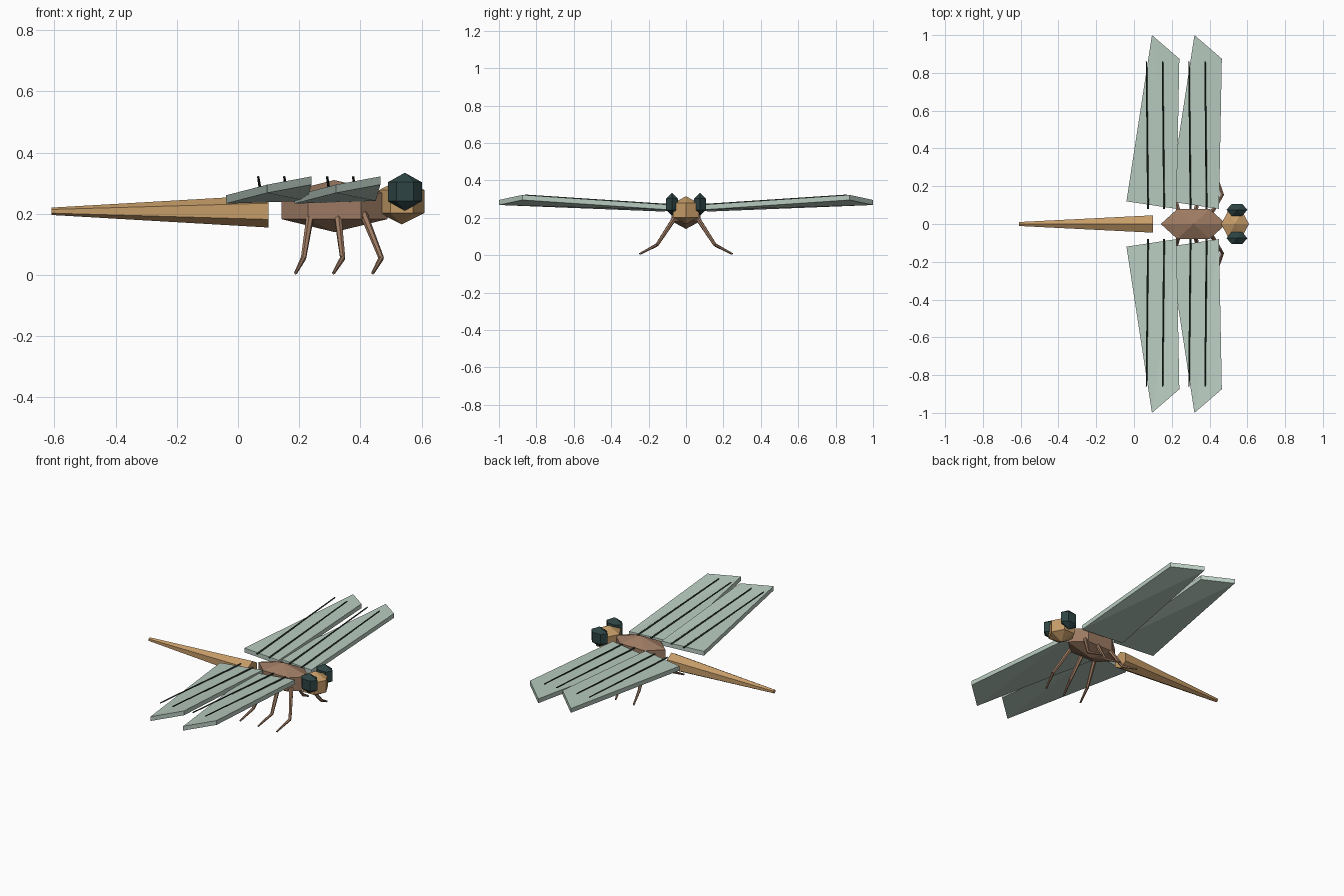
import bpy, bmesh
from math import radians, pi
from mathutils import Vector, Matrix

cube = bpy.data.objects.get("Cube")
if cube:
    bpy.data.objects.remove(cube, do_unlink=True)


def material(name, rgb):
    linear = [((c / 255 + 0.055) / 1.055) ** 2.4 for c in rgb] + [1]
    mat = bpy.data.materials.new(name)
    mat.use_nodes = True
    mat.diffuse_color = linear
    mat.node_tree.nodes["Principled BSDF"].inputs["Base Color"].default_value = linear
    return mat


TAN = material("tan", (198, 156, 104))
BROWN = material("brown", (156, 122, 98))
WING = material("pale_green", (184, 203, 192))
EYE = material("dark_teal", (46, 68, 68))
VEIN = material("dark_green", (46, 60, 50))


def finish(name, bm, mat, paired=False):
    """Turn a bmesh into an object, mirrored over the body's long axis if paired."""
    bmesh.ops.recalc_face_normals(bm, faces=bm.faces)
    mesh = bpy.data.meshes.new(name)
    bm.to_mesh(mesh)
    bm.free()
    mesh.materials.append(mat)
    obj = bpy.data.objects.new(name, mesh)
    bpy.context.collection.objects.link(obj)
    if paired:
        mod = obj.modifiers.new("Mirror", 'MIRROR')
        mod.use_axis = (False, True, False)
        mod.use_mirror_merge = False
    return obj


def faceted_ball(name, center, radii, mat, paired=False):
    """Six-sided ball with three bands, a corner pointing along x."""
    bm = bmesh.new()
    bmesh.ops.create_uvsphere(bm, u_segments=6, v_segments=3, radius=1)
    bmesh.ops.transform(bm, verts=bm.verts, matrix=Matrix.Translation(center)
                        @ Matrix.Diagonal((*radii, 1)) @ Matrix.Rotation(pi / 2, 4, 'Z'))
    return finish(name, bm, mat, paired)


def add_rod(bm, start, end, r1, r2, sides=6):
    """Tapered rod between two points."""
    start, end = Vector(start), Vector(end)
    axis = end - start
    turn = axis.to_track_quat('Z', 'Y').to_matrix().to_4x4()
    bmesh.ops.create_cone(bm, cap_ends=True, segments=sides, radius1=r1, radius2=r2,
                          depth=axis.length,
                          matrix=Matrix.Translation((start + end) / 2) @ turn)


# Body
faceted_ball("thorax", (0.315, 0, 0.225), (0.2, 0.105, 0.085), BROWN)
faceted_ball("head", (0.535, 0, 0.24), (0.085, 0.092, 0.075), TAN)
faceted_ball("eyes", (0.545, 0.075, 0.272), (0.064, 0.042, 0.062), EYE, True)

# Abdomen: long six-sided taper with an edge on top
bm = bmesh.new()
bmesh.ops.create_cone(bm, cap_ends=True, segments=6, radius1=0.053, radius2=0.012, depth=0.71)
bmesh.ops.rotate(bm, verts=bm.verts, matrix=Matrix.Rotation(radians(-90), 3, 'Y'))
top = max(v.co.z for v in bm.verts)
if top < 0.05:
    bmesh.ops.rotate(bm, verts=bm.verts, matrix=Matrix.Rotation(radians(30), 3, 'X'))
bmesh.ops.translate(bm, verts=bm.verts, vec=(-0.255, 0, 0.208))
finish("abdomen", bm, TAN)

# Wings: thin slightly twisted panels, each with two raised veins
OUTLINE = [(-0.04, 0.12, 0.233), (0.225, 0.08, 0.242), (0.24, 0.875, 0.295), (0.095, 1, 0.268)]
for prefix, shift in (("hind", 0), ("fore", 0.225)):
    bm = bmesh.new()
    trail_root, lead_root, lead_tip, tip = [bm.verts.new((x + shift, y, z)) for x, y, z in OUTLINE]
    panel = [bm.faces.new((trail_root, lead_root, tip)), bm.faces.new((lead_root, lead_tip, tip))]
    grown = bmesh.ops.extrude_face_region(bm, geom=panel, use_keep_orig=True)["geom"]
    bmesh.ops.translate(bm, vec=(0, 0, 0.027),
                        verts=[g for g in grown if isinstance(g, bmesh.types.BMVert)])
    finish(prefix + "_wings", bm, WING, True)

    bm = bmesh.new()
    for x in (0.07, 0.155):
        add_rod(bm, (x + shift + 0.004, 0.08, 0.268), (x + shift - 0.004, 0.86, 0.32), 0.005, 0.004, 5)
    finish(prefix + "_wing_veins", bm, VEIN, True)

# Legs: thigh down to the knee, then a thin shin to the ground
for name, hip, knee, foot in (("hind", 0.237, 0.214, 0.188),
                              ("middle", 0.325, 0.342, 0.312),
                              ("fore", 0.41, 0.468, 0.44)):
    bm = bmesh.new()
    joint = (knee, 0.155, 0.055)
    add_rod(bm, (hip, 0.06, 0.2), joint, 0.013, 0.009)
    add_rod(bm, joint, (foot, 0.248, 0.006), 0.009, 0.005)
    finish(name + "_legs", bm, BROWN, True)
